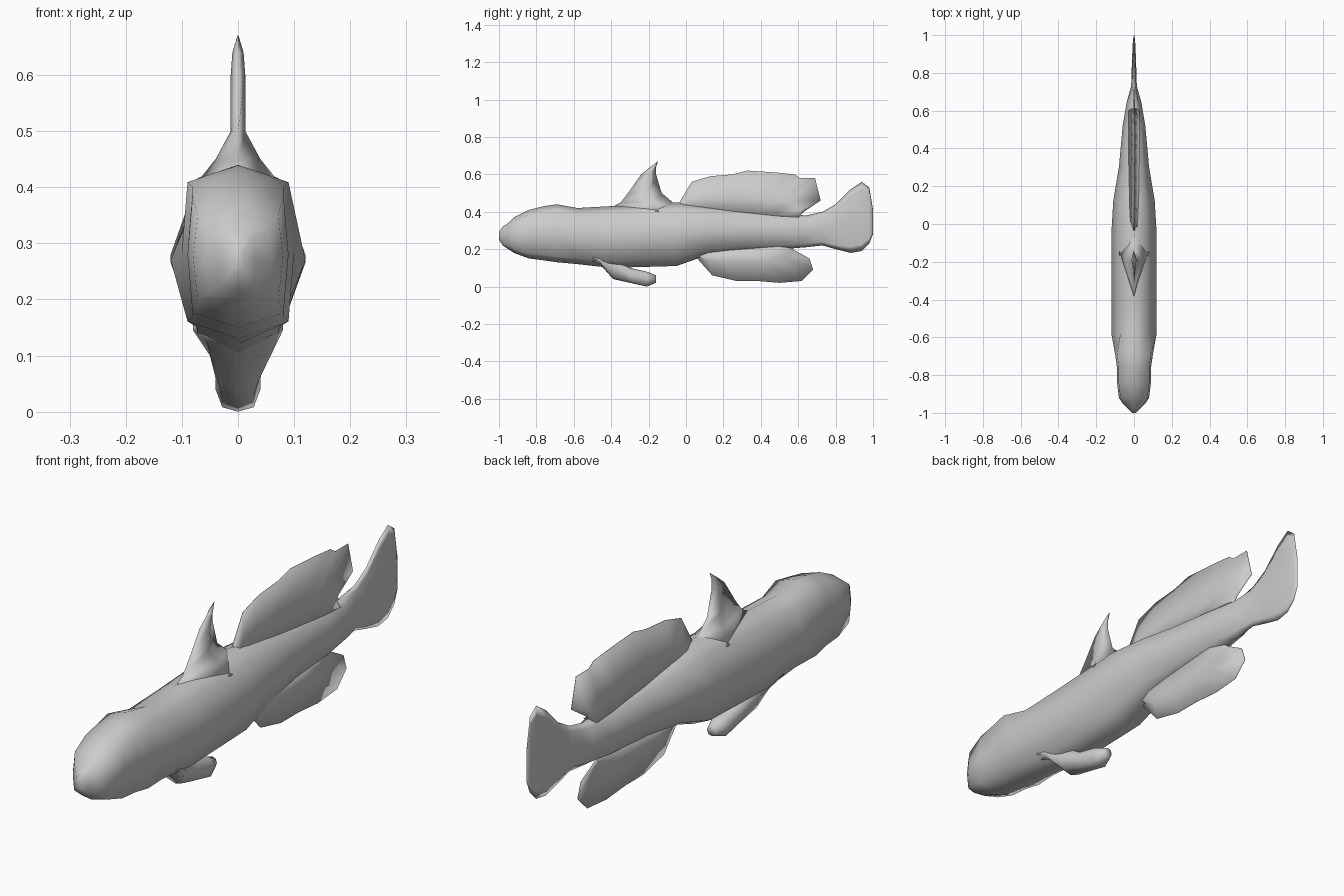
import bpy, bmesh
from mathutils import Vector

if "Cube" in bpy.data.objects:
    bpy.data.objects.remove(bpy.data.objects["Cube"], do_unlink=True)

grey = bpy.data.materials.new("plain grey")
grey.use_nodes = True
colour = (0.6, 0.6, 0.6, 1)
grey.diffuse_color = colour
grey.node_tree.nodes["Principled BSDF"].inputs["Base Color"].default_value = colour


def loft(name, rings):
    """Skin closed rings of points into one smooth capped shell."""
    bm = bmesh.new()
    rows = [[bm.verts.new(point) for point in ring] for ring in rings]
    count = len(rows[0])
    for row, following in zip(rows, rows[1:]):
        for i in range(count):
            j = (i + 1) % count
            bm.faces.new((row[i], row[j], following[j], following[i]))
    bm.faces.new(rows[0])
    bm.faces.new(rows[-1])
    bmesh.ops.recalc_face_normals(bm, faces=bm.faces)
    mesh = bpy.data.meshes.new(name)
    bm.to_mesh(mesh)
    bm.free()
    mesh.materials.append(grey)
    mesh.shade_smooth()
    part = bpy.data.objects.new(name, mesh)
    bpy.context.collection.objects.link(part)


def section(y, top, bottom, width, boxiness):
    """Eight-sided cross-section, mirrored left to right."""
    height = top - bottom
    corner = width * boxiness
    side = [(corner, top - height * 0.1), (width, bottom + height * 0.5),
            (corner, bottom + height * 0.1)]
    mirrored = [(-x, z) for x, z in reversed(side)]
    outline = [(0, top)] + side + [(0, bottom)] + mirrored
    return [(x, y, z) for x, z in outline]


def fin(name, root_front, root_back, root_width, edge):
    """Thin sheet spread from a flared straight root to its outer edge."""
    front, back = Vector((0, *root_front)), Vector((0, *root_back))
    rings = []
    for i, (y, z) in enumerate(edge):
        root = front.lerp(back, i / (len(edge) - 1))
        tip = Vector((0, y, z))
        middle = root.lerp(tip, 0.4)
        layers = [(root, root_width), (middle, 0.006), (tip, 0.001)]
        left = [(w, p.y, p.z) for p, w in layers]
        right = [(-w, p.y, p.z) for p, w in reversed(layers)]
        rings.append(left + right)
    loft(name, rings)


# Head, trunk and tail fin: y, top, bottom, half width
stations = [
    (-1, 0.29, 0.25, 0.01), (-0.98, 0.32, 0.22, 0.03),
    (-0.95, 0.34, 0.2, 0.06), (-0.92, 0.37, 0.18, 0.08),
    (-0.84, 0.41, 0.15, 0.09), (-0.76, 0.43, 0.14, 0.09),
    (-0.69, 0.44, 0.13, 0.1), (-0.58, 0.42, 0.12, 0.12),
    (-0.4, 0.43, 0.1, 0.12), (-0.05, 0.45, 0.11, 0.12),
    (0.12, 0.43, 0.17, 0.11), (0.3, 0.41, 0.19, 0.08),
    (0.52, 0.39, 0.2, 0.06), (0.64, 0.38, 0.21, 0.04),
    (0.73, 0.4, 0.22, 0.015), (0.8, 0.44, 0.2, 0.013),
    (0.88, 0.52, 0.18, 0.01), (0.94, 0.56, 0.19, 0.008),
    (0.98, 0.53, 0.23, 0.005), (1, 0.41, 0.28, 0.001),
]
rings = []
for y, top, bottom, width in stations:
    is_head = y < -0.6
    rings.append(section(y, top, bottom, width, 0.9 if is_head else 0.6))
loft("body_and_tail", rings)

# Front dorsal fin: height, front edge, back edge, half width
levels = [(0.4, -0.44, 0.04, 0.08), (0.45, -0.35, -0.07, 0.04),
          (0.5, -0.31, -0.13, 0.013), (0.6, -0.24, -0.16, 0.013),
          (0.64, -0.19, -0.16, 0.01), (0.67, -0.15, -0.149, 0.001)]
rings = []
for z, front, back, width in levels:
    thickest = front + (back - front) * 0.6
    rings.append([(0, front, z), (width, thickest, z),
                  (0, back, z), (-width, thickest, z)])
loft("front_dorsal_fin", rings)

# Rear dorsal fin, with a notched back edge
fin("rear_dorsal_fin", (-0.05, 0.41), (0.6, 0.37), 0.03, [
    (-0.03, 0.46), (0.03, 0.56), (0.13, 0.59), (0.25, 0.6), (0.33, 0.62),
    (0.48, 0.61), (0.58, 0.6), (0.61, 0.58), (0.69, 0.58), (0.72, 0.46),
    (0.63, 0.4)])

# Anal fin, hanging below the rear half of the trunk
fin("anal_fin", (0.05, 0.18), (0.56, 0.22), 0.03, [
    (0.06, 0.15), (0.14, 0.06), (0.27, 0.03), (0.38, 0.03), (0.5, 0.02),
    (0.62, 0.03), (0.68, 0.09), (0.66, 0.15), (0.57, 0.2)])

# Cupped pelvic fin under the chest
cup = [(-0.5, 0.18, 0.13, 0.08), (-0.46, 0.17, 0.12, 0.08),
       (-0.39, 0.16, 0.04, 0.05), (-0.3, 0.1, 0.02, 0.04),
       (-0.21, 0.08, 0, 0.04), (-0.16, 0.06, 0.02, 0.02)]
loft("pelvic_fin", [section(*station, boxiness=0.7) for station in cup])
